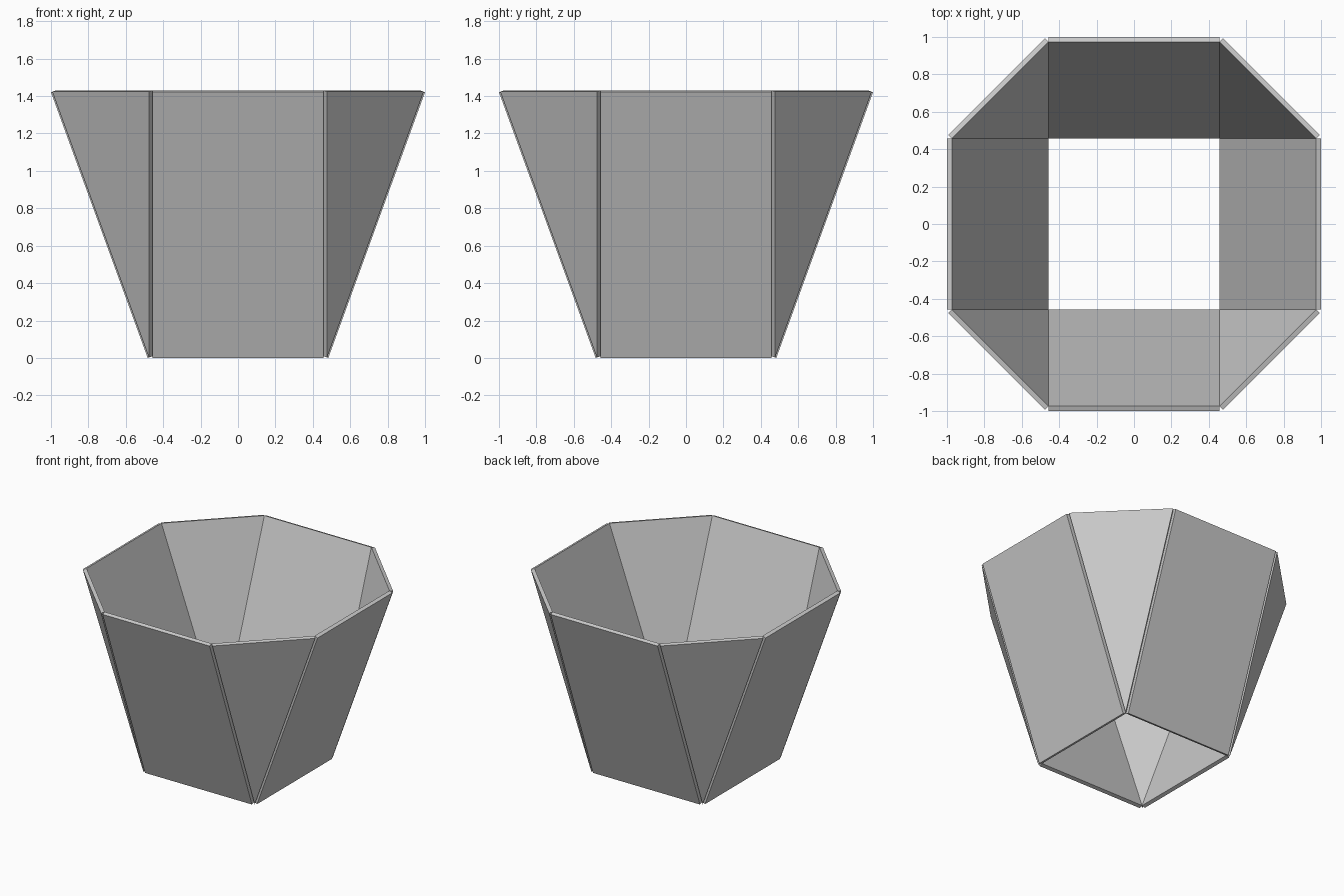
import bpy
from math import pi
from mathutils import Matrix, Vector

cube = bpy.data.objects.get("Cube")
if cube:
    bpy.data.objects.remove(cube, do_unlink=True)

BASE = 0.457      # half width of the square base opening
RIM = 0.974       # inner reach of the rim
LOW, TOP = 0.009, 1.43
THICK = 0.0275

grey = bpy.data.materials.new("light_grey")
grey.use_nodes = True
colour = (0.6, 0.6, 0.6, 1)
grey.diffuse_color = colour
grey.node_tree.nodes["Principled BSDF"].inputs["Base Color"].default_value = colour


def make_board(name, corners, turn):
    """Flat board from its inner corners, thickened outwards."""
    spin = Matrix.Rotation(turn, 4, "Z")
    mesh = bpy.data.meshes.new(name)
    mesh.from_pydata([spin @ Vector(c) for c in corners], [],
                     [list(range(len(corners)))])
    mesh.materials.append(grey)
    board = bpy.data.objects.new(name, mesh)
    bpy.context.collection.objects.link(board)
    solid = board.modifiers.new("thickness", "SOLIDIFY")
    solid.thickness = THICK
    solid.offset = 1


# Leaning side panels and the triangular boards between them
side = [(-BASE, -BASE, LOW), (BASE, -BASE, LOW),
        (BASE, -RIM, TOP), (-BASE, -RIM, TOP)]
corner = [(BASE, -BASE, LOW), (RIM, -BASE, TOP), (BASE, -RIM, TOP)]
sides = ("front", "left", "back", "right")
corners = ("front_left", "back_left", "back_right", "front_right")
for i in range(4):
    make_board(sides[i] + "_panel", side, i * pi / 2)
    make_board(corners[i] + "_corner_triangle", corner, i * pi / 2)
